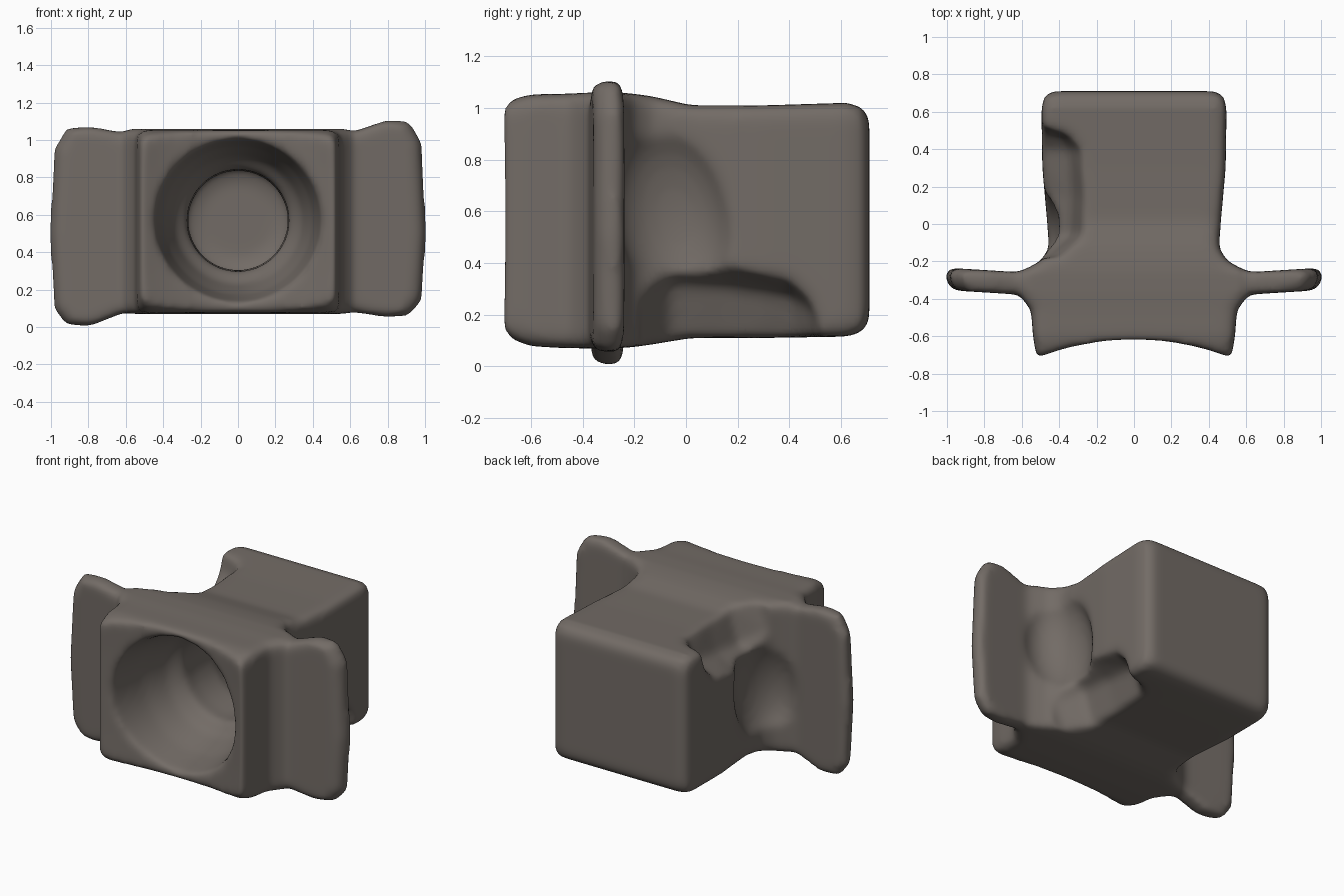
import bpy, bmesh, math
from mathutils import Matrix

old = bpy.data.objects.get("Cube")
if old:
    bpy.data.objects.remove(old, do_unlink=True)

MID_Z = 0.565

clay = bpy.data.materials.new("warm_grey_clay")
clay.use_nodes = True
colour = (0.17, 0.148, 0.132, 1)
clay.diffuse_color = colour
clay.node_tree.nodes["Principled BSDF"].inputs["Base Color"].default_value = colour


def finish(name, bm):
    bmesh.ops.recalc_face_normals(bm, faces=bm.faces)
    mesh = bpy.data.meshes.new(name)
    bm.to_mesh(mesh)
    bm.free()
    mesh.materials.append(clay)
    ob = bpy.data.objects.new(name, mesh)
    bpy.context.collection.objects.link(ob)
    return ob


def loft(name, rings):
    """Skin a list of equally long point rings and cap both ends."""
    bm = bmesh.new()
    rows = [[bm.verts.new(p) for p in ring] for ring in rings]
    n = len(rows[0])
    for a, b in zip(rows, rows[1:]):
        for i in range(n):
            j = (i + 1) % n
            bm.faces.new((a[i], a[j], b[j], b[i]))
    bm.faces.new(rows[0])
    bm.faces.new(rows[-1])
    return finish(name, bm)


def rounded_ring(y, half, low, high, r=0.05):
    """Rectangle across the y axis with rounded corners."""
    ring = []
    corners = ((1, high, 0), (-1, high, 1), (-1, low, 2), (1, low, 3))
    for sx, z, quarter in corners:
        cz = z - r if z == high else z + r
        for k in range(4):
            a = math.pi / 2 * (quarter + k / 3)
            ring.append((sx * (half - r) + r * math.cos(a), y, cz + r * math.sin(a)))
    return ring


def ellipsoid(name, centre, radii, tilt=0.0):
    bm = bmesh.new()
    bmesh.ops.create_icosphere(bm, subdivisions=4, radius=1)
    place = Matrix.Translation(centre) @ Matrix.Rotation(tilt, 4, 'X') @ Matrix.Diagonal((*radii, 1))
    bmesh.ops.transform(bm, matrix=place, verts=bm.verts)
    return finish(name, bm)


def combine(target, tool, operation):
    mod = target.modifiers.new("combine", 'BOOLEAN')
    mod.operation = operation
    mod.solver = 'EXACT'
    mod.object = tool
    bpy.context.view_layer.objects.active = target
    bpy.ops.object.modifier_apply(modifier=mod.name)
    bpy.data.objects.remove(tool, do_unlink=True)


# Square body, flared where it meets the side flanges: y, half width, bottom, top
sections = [(-0.74, 0.515, 0.16, 0.985), (-0.69, 0.525, 0.11, 1.03), (-0.6, 0.54, 0.078, 1.053),
            (-0.46, 0.55, 0.07, 1.055), (-0.37, 0.62, 0.07, 1.06), (-0.26, 0.62, 0.07, 1.06),
            (-0.2, 0.5, 0.075, 1.055), (-0.13, 0.455, 0.085, 1.045), (0.02, 0.465, 0.11, 1.01),
            (0.3, 0.49, 0.11, 1.01), (0.62, 0.495, 0.115, 1.02), (0.68, 0.48, 0.13, 1.005),
            (0.71, 0.44, 0.175, 0.96)]
block = loft("housing_block", [rounded_ring(*s) for s in sections])

# Side flanges, flaring taller towards their tips, with rounded rims
for side, low, high in ((1, 0.05, 1.11), (-1, 0.0, 1.075)):
    outline = [(0.4, 0.08), (0.6, 0.08), (0.8, low), (0.92, low + 0.01), (0.985, low + 0.09),
               (1.01, 0.5), (0.985, high - 0.12), (0.92, high - 0.01), (0.8, high),
               (0.6, 1.04), (0.4, 1.04)]
    flange = loft("flange", [[(side * x * s, y + 0.06 * max(0, x - 0.6), MID_Z + (z - MID_Z) * s)
                              for x, z in outline]
                             for y, s in ((-0.38, 0.955), (-0.35, 0.985), (-0.31, 1), (-0.28, 0.995), (-0.26, 0.965))])
    combine(block, flange, 'UNION')

# Side hollows and sloping notches, repeated by a half turn about the y axis
for turned in (False, True):
    turn = (Matrix.Translation((0, 0, MID_Z)) @ Matrix.Rotation(math.pi * turned, 4, 'Y')
            @ Matrix.Translation((0, 0, -MID_Z)))
    hollow = ellipsoid("side_hollow", (-0.56, -0.04, 0.55), (0.19, 0.23, 0.38), -0.2)
    notch = loft("edge_notch", [[(edge, y, 1.09), (edge - 0.09, y, 0.4 + foot * 0.6), (-0.56, y, foot),
                                 (-0.9, y, foot), (-0.9, y, 1.3), (edge, y, 1.3)]
                                for y, edge, foot in ((-0.18, -0.38, 0.8), (-0.06, -0.25, 0.68), (0.15, -0.24, 0.7),
                                                      (0.4, -0.25, 0.76), (0.47, -0.3, 0.83), (0.52, -0.42, 0.93))])
    for tool in (hollow, notch):
        tool.data.transform(turn)
        combine(block, tool, 'DIFFERENCE')

# Dished front face
combine(block, ellipsoid("front_dish", (0, -0.96, MID_Z), (0.75, 0.35, 2.0)), 'DIFFERENCE')

# Round funnel, inner neck and chamber: y, radius
funnel = [(-0.85, 0.47), (-0.64, 0.44), (-0.42, 0.40), (-0.24, 0.34), (-0.17, 0.27),
          (-0.08, 0.275), (0.12, 0.265), (0.18, 0.29), (0.27, 0.28), (0.3, 0.2)]
steps = 48
angles = [2 * math.pi * i / steps for i in range(steps)]
bore = loft("funnel_bore", [[(r * math.cos(a), y, 0.57 + r * math.sin(a)) for a in angles]
                            for y, r in funnel])
combine(block, bore, 'DIFFERENCE')

# Fuse and soften everything into one worn, rounded surface
remesh = block.modifiers.new("fuse", 'REMESH')
remesh.mode = 'VOXEL'
remesh.voxel_size = 0.02
soften = block.modifiers.new("soften", 'SMOOTH')
soften.factor = 0.5
soften.iterations = 14
bpy.context.view_layer.objects.active = block
for name in ("fuse", "soften"):
    bpy.ops.object.modifier_apply(modifier=name)
for poly in block.data.polygons:
    poly.use_smooth = True
    poly.material_index = 0
